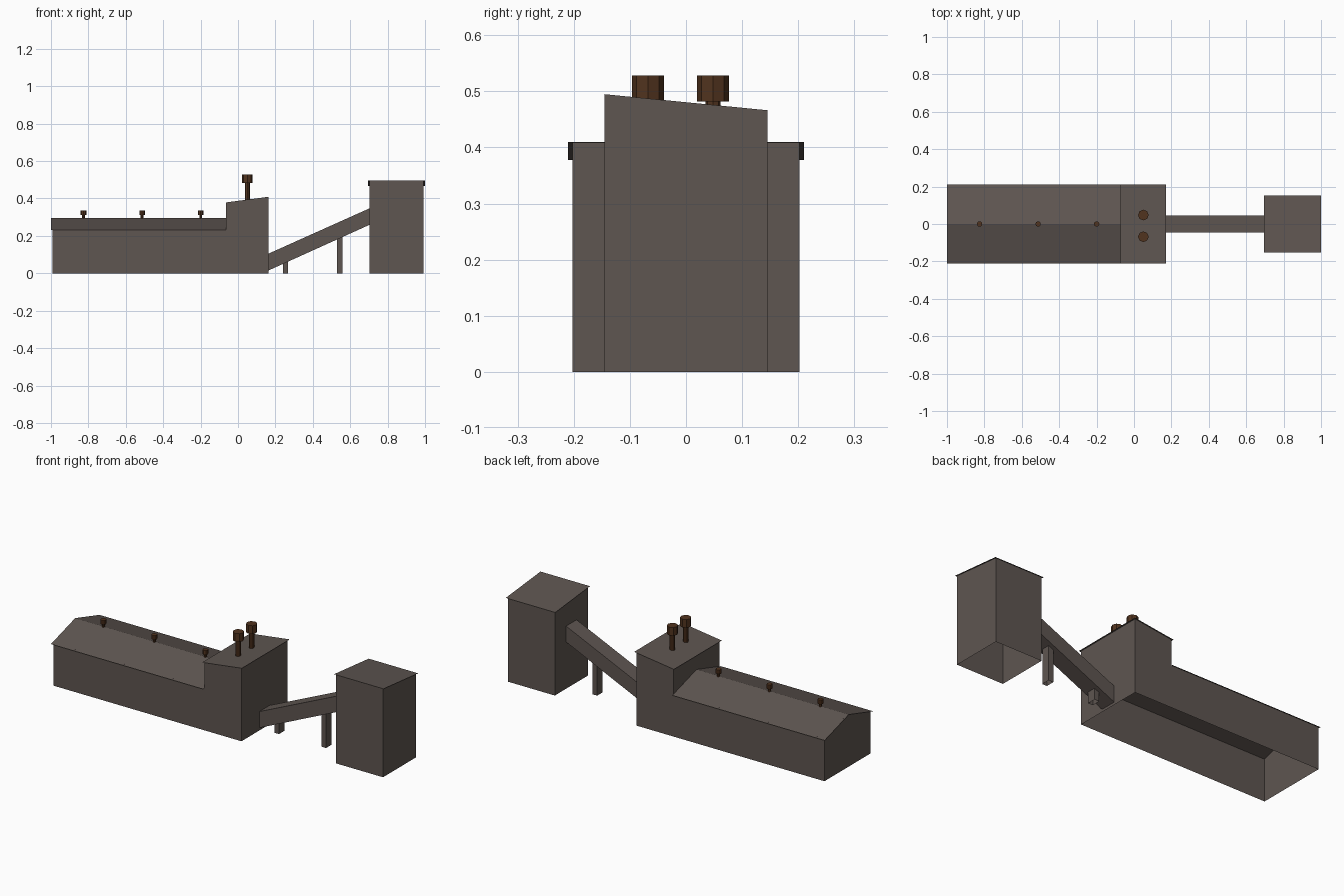
import bpy, bmesh, math
from mathutils import Matrix

if "Cube" in bpy.data.objects:
    bpy.data.objects.remove(bpy.data.objects["Cube"])


def material(name, rgb):
    m = bpy.data.materials.new(name)
    m.diffuse_color = (*rgb, 1)
    m.use_nodes = True
    m.node_tree.nodes["Principled BSDF"].inputs["Base Color"].default_value = m.diffuse_color
    return m


GREY = material("weathered grey", (0.113, 0.092, 0.082))
BROWN = material("rust brown", (0.082, 0.033, 0.013))


def finish(name, bm, mat):
    me = bpy.data.meshes.new(name)
    bm.to_mesh(me)
    bm.free()
    me.materials.append(mat)
    ob = bpy.data.objects.new(name, me)
    bpy.context.collection.objects.link(ob)
    return ob


def shell(name, polys, mat=GREY, outward=True):
    """Mesh from a list of polygons, welded together."""
    bm = bmesh.new()
    for p in polys:
        bm.faces.new([bm.verts.new(v) for v in p])
    bmesh.ops.remove_doubles(bm, verts=bm.verts, dist=1e-5)
    if outward:
        bmesh.ops.recalc_face_normals(bm, faces=bm.faces)
    return finish(name, bm, mat)


def walls(name, x0, x1, y0, y1, top):
    """Four walls from the ground up to a sloping top z = top(x, y)."""
    c = [(x0, y0), (x1, y0), (x1, y1), (x0, y1)]
    shell(name, [[(*a, 0), (*b, 0), (*b, top(*b)), (*a, top(*a))]
                 for a, b in zip(c, c[1:] + c[:1])])


def sheet(name, x0, x1, y0, y1, top):
    """Thin sloping roof sheet, facing up."""
    c = [(x0, y0), (x1, y0), (x1, y1), (x0, y1)]
    shell(name, [[(x, y, top(x, y)) for x, y in c]], outward=False)


def vent(name, x, y, z0, z1, s):
    """Eight-sided pipe with a wider cap."""
    bm = bmesh.new()
    cap = z1 - 0.046 * s
    for r, a, b in ((0.0135 * s, z0, cap), (0.0285 * s, cap, z1)):
        bmesh.ops.create_cone(bm, cap_ends=True, segments=8, radius1=r, radius2=r,
                              depth=b - a, matrix=Matrix.Translation((x, y, (a + b) / 2)))
    finish(name, bm, BROWN)


# Long hall and tower share one continuous open-bottomed shell
W, EAVE, RIDGE = 0.2025, 0.235, 0.295
XW, XT, XE = -0.992, -0.065, 0.163
tower_top = lambda x, y: 0.3873 + 0.133 * x
zt, ze = tower_top(XT, 0), tower_top(XE, 0)
side = [(XW, 0), (XE, 0), (XE, ze), (XT, zt), (XT, EAVE), (XW, EAVE)]
polys = [[(x, s * W, z) for x, z in side] for s in (-1, 1)]
polys.append([(XW, -W, 0), (XW, W, 0), (XW, W, EAVE), (XW, 0, RIDGE), (XW, -W, EAVE)])
polys.append([(XT, -W, EAVE), (XT, 0, RIDGE), (XT, W, EAVE), (XT, W, zt), (XT, -W, zt)])
polys.append([(XE, -W, 0), (XE, W, 0), (XE, W, ze), (XE, -W, ze)])
shell("hall_and_tower_walls", polys)

# Gabled hall roof with small overhang
E, ZE = 0.2125, 0.232
shell("hall_roof", [[(-1, -E, ZE), (XT, -E, ZE), (XT, 0, RIDGE), (-1, 0, RIDGE)],
                    [(-1, 0, RIDGE), (XT, 0, RIDGE), (XT, E, ZE), (-1, E, ZE)]], outward=False)

# Tower roof
sheet("tower_roof", -0.073, 0.171, -0.21, 0.21, tower_top)

# Separate bin house with sloping roof
bin_top = lambda x, y: 0.4805 - 0.0985 * y
walls("bin_walls", 0.704, 0.992, -0.145, 0.145, bin_top)
sheet("bin_roof", 0.696, 1.0, -0.152, 0.152, bin_top)

# Inclined conveyor gallery
g = 0.046
prof = [(XE, 0.015), (0.705, 0.26), (0.705, 0.348), (XE, 0.105)]
shell("conveyor", [[(x, s * g, z) for x, z in prof] for s in (-1, 1)] +
      [[(*a[:1], -g, a[1]), (*b[:1], -g, b[1]), (*b[:1], g, b[1]), (*a[:1], g, a[1])]
       for a, b in zip(prof, prof[1:] + prof[:1])])

# Conveyor legs
under = lambda x, y: 0.015 + (x - XE) * 0.245 / (0.705 - XE)
for i, x in enumerate((0.254, 0.543)):
    walls(f"conveyor_leg_{i + 1}", x - 0.0145, x + 0.0145, -0.024, 0.024, under)

# Tower chimneys and small ridge vents
for i, y in enumerate((-0.068, 0.048)):
    vent(f"tower_chimney_{i + 1}", 0.05, y, 0.385, 0.528, 1)
for i, x in enumerate((-0.826, -0.513, -0.2)):
    vent(f"ridge_vent_{i + 1}", x, 0, 0.285, 0.335, 0.52)
